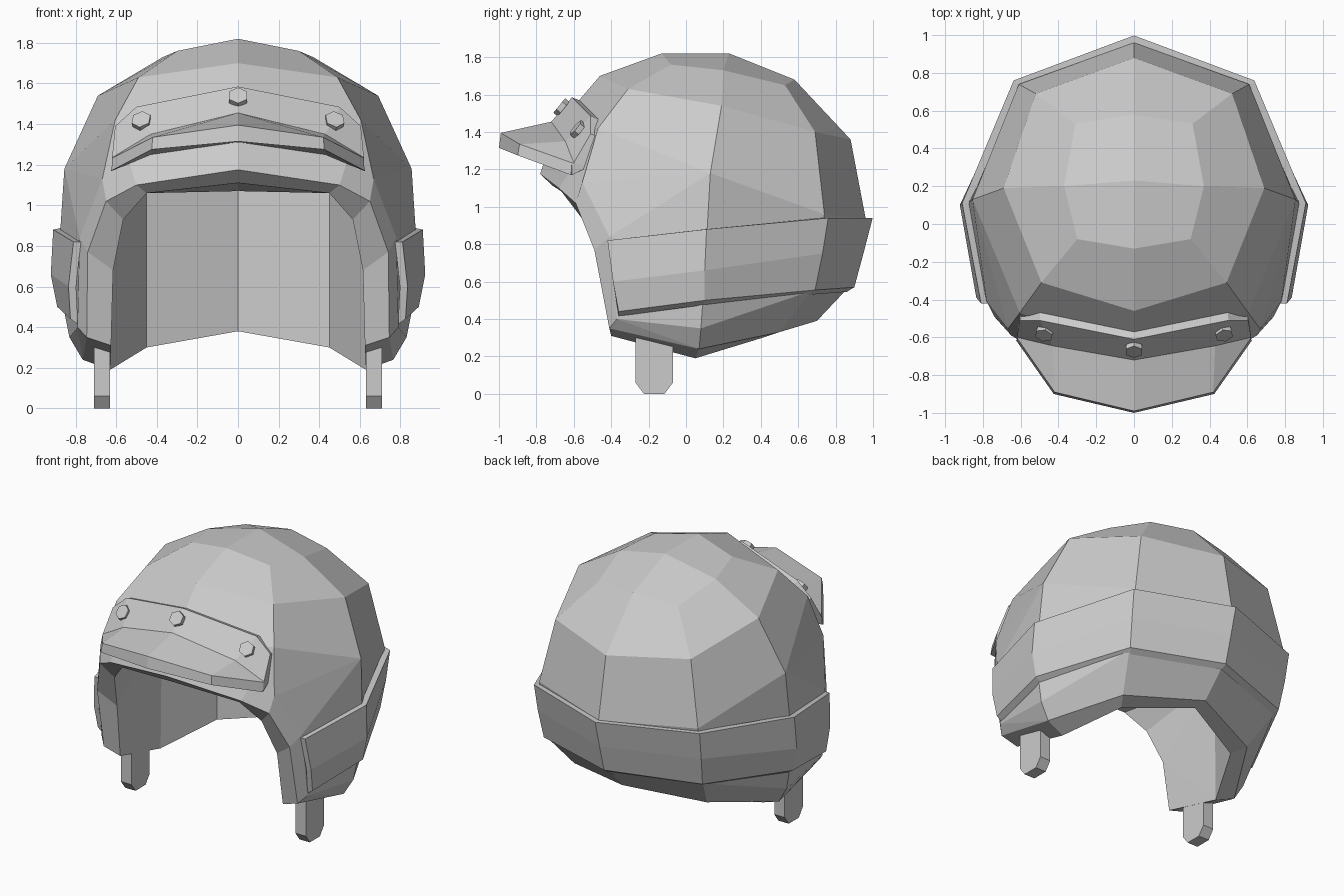
import bpy, bmesh
from mathutils import Vector, Matrix

if "Cube" in bpy.data.objects:
    bpy.data.objects.remove(bpy.data.objects["Cube"])


def build(name, faces, mirror=True):
    """Make a flat-shaded object from coordinate polygons, mirrored over x."""
    bm = bmesh.new()
    for f in faces:
        for s in ((1, -1) if mirror else (1,)):
            bm.faces.new([bm.verts.new((p[0] * s, p[1], p[2])) for p in f])
    bmesh.ops.remove_doubles(bm, verts=bm.verts, dist=0.0005)
    bmesh.ops.recalc_face_normals(bm, faces=bm.faces)
    me = bpy.data.meshes.new(name)
    bm.to_mesh(me)
    bm.free()
    ob = bpy.data.objects.new(name, me)
    bpy.context.collection.objects.link(ob)
    return ob


def strip(a, b):
    return [(a[i], a[i + 1], b[i + 1], b[i]) for i in range(len(a) - 1)]


def loft(rows):
    return [f for a, b in zip(rows, rows[1:]) for f in strip(a, b)]


def slab(outer, inner):
    """Closed slab between two grids of points; ends on x=0 stay open for the mirror."""
    faces = loft(outer) + loft(inner)
    faces += strip(outer[0], inner[0]) + strip(outer[-1], inner[-1])
    for k in (0, -1):
        a, b = [r[k] for r in outer], [r[k] for r in inner]
        if any(p[0] > 0 for p in a):
            faces += strip(a, b)
    return faces


# Dome: rows run front centre, front corner, side, back corner, back centre
top = (0, .23, 1.82)
r1 = [(0, -.13, 1.82), (.30, -.08, 1.76), (.37, .20, 1.73), (.31, .53, 1.65), (0, .58, 1.68)]
r2 = [(0, -.46, 1.70), (.49, -.31, 1.63), (.69, .19, 1.54), (.52, .69, 1.40), (0, .88, 1.36)]
r3 = [(0, -.70, 1.42), (.605, -.47, 1.42), (.855, .13, 1.18), (.61, .74, .96), (0, .96, .94)]
shell = [(top, r1[0], r1[1], r1[2]), (top, r1[2], r1[3], r1[4])] + loft([r1, r2, r3])

# Lower back and cheeks
r4 = [(.89, .10, .65), (.60, .67, .55), (0, .87, .57)]
r5 = [(.765, .07, .24), (.51, .50, .33), (0, .70, .39)]
jaw = (.83, .08, .35)
shell += loft([r3[2:], r4]) + strip(r4[1:], r5[1:])
shell += [(r4[0], r4[1], jaw), (jaw, r4[1], r5[1], r5[0])]

# Face opening: outer edge, inner edge, then hollow interior
lip = [(0, -.78, 1.175), (.50, -.68, 1.10), (.65, -.59, 1.02), (.74, -.49, .77), (.745, -.41, .35)]
inn = [(0, -.71, 1.11), (.45, -.63, 1.06), (.565, -.55, .93), (.615, -.45, .68), (.625, -.40, .31),
       (.63, .05, .19), (.45, .41, .30), (0, .60, .38)]
ridge = [r3[1], (.668, -.555, 1.13), (.78, -.41, .84), (.79, -.37, .40)]
shell += [(r3[0], r3[1], lip[1], lip[0]), (r3[1], ridge[1], lip[2], lip[1]),
          (r3[1], r3[2], ridge[1]), (ridge[1], r3[2], ridge[2]), (r3[2], r4[0], ridge[2]),
          (ridge[2], r4[0], jaw, ridge[3]), (ridge[3], jaw, r5[0]), (ridge[3], r5[0], lip[4])]
shell += strip(ridge[1:], lip[2:])
shell += strip(lip + r5, inn)
ceil = [(.62, .05, 1.07), (.45, .43, 1.07), (0, .62, 1.07)]
shell += strip(ceil, inn[5:])
shell += [(inn[4], inn[5], inn[3]), (inn[3], inn[5], ceil[0]), (inn[3], ceil[0], inn[2]),
          (inn[2], ceil[0], inn[1]), (inn[0], inn[1], ceil[2]), (inn[1], ceil[0], ceil[1]),
          (inn[1], ceil[1], ceil[2])]
build("helmet_shell", shell)

# Raised band around the sides and back
band = [[(.81, -.42, .82), (.91, .11, .88), (.637, .76, .94), (0, .998, .94)],
        [(.835, -.39, .60), (.922, .10, .66), (.628, .73, .75), (0, .95, .755)],
        [(.825, -.36, .44), (.89, .10, .50), (.61, .69, .555), (0, .90, .57)]]
band_in = [[(x * .955, y * (.955 if y > 0 else 1), z - .025 * (k == 2)) for x, y, z in r]
           for k, r in enumerate(band)]
build("rear_band", slab(band, band_in))

# Brow plate
brow_top = [(0, -.61, 1.585), (.50, -.51, 1.485), (.605, -.51, 1.39)]
root = [(0, -.72, 1.455), (.43, -.645, 1.35), (.62, -.60, 1.235)]
low = [(0, -.72, 1.31), (.43, -.64, 1.25), (.62, -.61, 1.17)]
plate = [brow_top, root, low]
back = [[(x * .985, y + .08, z + dz) for x, y, z in r] for r, dz in zip(plate, (-.03, -.02, .06))]
build("brow_plate", slab(plate, back))

# Peak
edge_top = [(0, -.99, 1.395), (.42, -.89, 1.335), (.615, -.61, 1.235)]
edge_low = [(0, -1, 1.315), (.425, -.90, 1.275), (.625, -.615, 1.17)]
build("peak", slab([root, edge_top, edge_low], [root, low, edge_low]))

# Hexagonal bolts on the brow plate
for i, (x, y, z) in enumerate([(0, -.666, 1.532), (.475, -.58, 1.415), (-.475, -.58, 1.415)]):
    n = Vector((x * .4, -.76, .62))
    bm = bmesh.new()
    m = Matrix.Translation((x, y, z)) @ n.to_track_quat('Z', 'Y').to_matrix().to_4x4()
    bmesh.ops.create_cone(bm, cap_ends=True, segments=6, radius1=.05, radius2=.05, depth=.03, matrix=m)
    me = bpy.data.meshes.new("brow_bolt")
    bm.to_mesh(me)
    bm.free()
    bpy.context.collection.objects.link(bpy.data.objects.new(f"brow_bolt_{i}", me))

# Chin strap tabs with clipped lower corners
prof = [(-.27, .40), (-.27, .06), (-.225, 0), (-.115, 0), (-.07, .06), (-.07, .40)]
a = [(.63, y, z) for y, z in prof]
b = [(.71, y, z) for y, z in prof]
build("strap_tabs", [a, b] + strip(a + a[:1], b + b[:1]))
